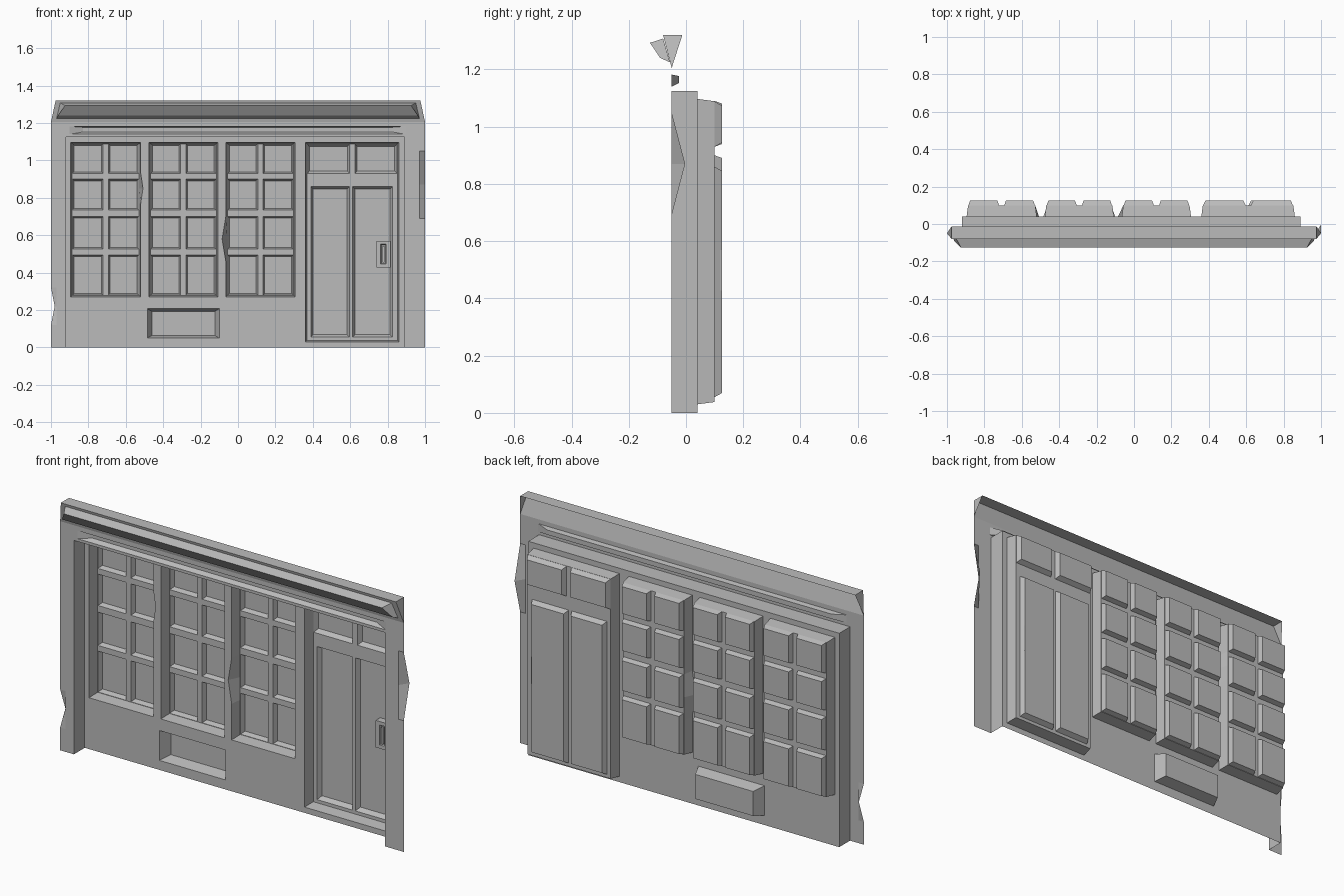
import bpy, bmesh
from mathutils import Vector

cube = bpy.data.objects.get("Cube")
if cube:
    bpy.data.objects.remove(cube, do_unlink=True)

GREY = (0.5, 0.5, 0.5, 1.0)
stone = bpy.data.materials.new("plain grey")
stone.use_nodes = True
stone.diffuse_color = GREY
stone.node_tree.nodes["Principled BSDF"].inputs["Base Color"].default_value = GREY

# Depth of each layer of the relief, front to back
FRONT, WALL, FRAME, PANE = -0.05, 0.04, 0.10, 0.125


def face(bm, points, toward):
    """Add a face whose normal looks toward a point."""
    f = bm.faces.new([bm.verts.new(p) for p in points])
    f.normal_update()
    if f.normal.dot(Vector(toward) - f.calc_center_median()) < 0:
        f.normal_flip()


def corners(rect, y):
    x0, x1, z0, z1 = rect
    return [(x0, y, z0), (x1, y, z0), (x1, y, z1), (x0, y, z1)]


def inset(rect, d, e=None):
    e = d if e is None else e
    return (rect[0] + d, rect[1] - d, rect[2] + e, rect[3] - e)


def sheet(bm, rect, y, holes=()):
    """Upright flat sheet with rectangular holes."""
    xs = sorted(set(rect[:2]).union(*[h[:2] for h in holes]))
    zs = sorted(set(rect[2:]).union(*[h[2:] for h in holes]))
    for x0, x1 in zip(xs, xs[1:]):
        for z0, z1 in zip(zs, zs[1:]):
            cx, cz = (x0 + x1) / 2, (z0 + z1) / 2
            if not any(h[0] < cx < h[1] and h[2] < cz < h[3] for h in holes):
                face(bm, corners((x0, x1, z0, z1), y), (cx, y - 1, cz))


def reveal(bm, front, y0, back, y1, sides=(0, 1, 2, 3)):
    """Sloping sides of a recess: 0 bottom, 1 right, 2 top, 3 left."""
    a, b = corners(front, y0), corners(back, y1)
    centre = ((front[0] + front[1]) / 2, y0, (front[2] + front[3]) / 2)
    for i in sides:
        j = (i + 1) % 4
        face(bm, [a[i], a[j], b[j], b[i]], centre)


def recess(bm, rect, y0, y1, d, e=None):
    back = inset(rect, d, e)
    reveal(bm, rect, y0, back, y1)
    sheet(bm, back, y1)


def chip(bm, x, y, z, half, move, xcut=None):
    """Knock a worn notch into an upright edge."""
    cuts = [((0, 0, h), (0, 0, 1)) for h in (z - half, z, z + half)]
    if xcut is not None:
        cuts.append(((xcut, 0, 0), (1, 0, 0)))
    for co, no in cuts:
        # only cut faces around the worn edge
        near = [f for f in bm.faces
                if min((v.co - Vector((x, y, v.co.z))).length for v in f.verts) < 0.002]
        geom = near + list({e for f in near for e in f.edges}) + list({v for f in near for v in f.verts})
        bmesh.ops.bisect_plane(bm, geom=geom, dist=1e-5, plane_co=co, plane_no=no)
    for v in bm.verts:
        if (v.co - Vector((x, y, z))).length < 0.003:
            v.co += Vector(move)


def weld(bm):
    bmesh.ops.remove_doubles(bm, verts=bm.verts[:], dist=1e-4)


def finish(bm, name):
    weld(bm)
    mesh = bpy.data.meshes.new(name)
    bm.to_mesh(mesh)
    bm.free()
    mesh.materials.append(stone)
    obj = bpy.data.objects.new(name, mesh)
    bpy.context.collection.objects.link(obj)
    return obj


# Layout rectangles: left, right, bottom, top
facade = (-1, 1, 0, 1.205)
bay = (-0.92, 0.89, 0, 1.125)
groove = (-0.90, 0.895, 1.14, 1.182)
banks = [(-0.895, -0.52, 0.27, 1.097), (-0.477, -0.108, 0.27, 1.097), (-0.065, 0.305, 0.27, 1.097)]
doorway = (0.36, 0.86, 0.03, 1.097)
stall_panel = (-0.485, -0.10, 0.05, 0.207)
rows = [(0.28, 0.495), (0.525, 0.70), (0.735, 0.90), (0.93, 1.09)]

# Outer surround, with a long thin groove under the cornice
bm = bmesh.new()
sheet(bm, facade, FRONT, [bay, groove])
reveal(bm, bay, FRONT, bay, WALL, (1, 2, 3))
reveal(bm, groove, FRONT, (-0.83, 0.825, 1.152, 1.177), -0.025)
sheet(bm, (-0.83, 0.825, 1.152, 1.177), -0.025)
weld(bm)
chip(bm, 1, FRONT, 0.87, 0.18, (0, 0.047, 0), 0.97)
chip(bm, -1, FRONT, 0.22, 0.1, (0.02, 0.015, 0), -0.97)
finish(bm, "surround")

# Recessed wall with its window, door and panel openings
bm = bmesh.new()
sheet(bm, bay, WALL, banks + [doorway, stall_panel])
for opening in banks + [doorway]:
    reveal(bm, opening, WALL, inset(opening, 0.008), FRAME)
recess(bm, stall_panel, WALL, FRAME, 0.024, 0.014)
weld(bm)
chip(bm, banks[2][0], WALL, 0.58, 0.12, (-0.02, 0, 0))
chip(bm, banks[0][1], WALL, 0.85, 0.08, (0.012, 0, 0))
finish(bm, "recessed_wall")

# Window banks: two columns of four panes behind glazing bars
for name, bank in zip(("right", "middle", "left"), banks):
    bm = bmesh.new()
    back = inset(bank, 0.008)
    mid = (back[0] + back[1]) / 2
    panes = [(x0, x1, z0, z1) for z0, z1 in rows
             for x0, x1 in ((back[0] + 0.002, mid - 0.014), (mid + 0.014, back[1] - 0.002))]
    sheet(bm, back, FRAME, panes)
    for pane in panes:
        recess(bm, pane, FRAME, PANE, 0.009)
    finish(bm, name + "_window_bank")

# Door with two tall panels and two transom lights
bm = bmesh.new()
panels = [(0.39, 0.595, 0.055, 0.86), (0.613, 0.825, 0.055, 0.86),
          (0.37, 0.597, 0.93, 1.088), (0.625, 0.85, 0.93, 1.088)]
sheet(bm, inset(doorway, 0.008), FRAME, panels)
for p in panels:
    recess(bm, p, FRAME, PANE, 0.012, 0.014)
finish(bm, "door")

# Door handle: raised plate with a sunken slot and a slim grip
bm = bmesh.new()
plate, slot, grip = (0.74, 0.815, 0.428, 0.57), (0.763, 0.792, 0.447, 0.552), (0.772, 0.784, 0.455, 0.543)
sheet(bm, plate, 0.088, [slot])
recess(bm, slot, 0.088, 0.1, 0.003)
for rect, y0, y1 in ((plate, 0.088, PANE), (grip, 0.085, 0.1)):
    reveal(bm, rect, y0, rect, y1)
sheet(bm, grip, 0.085)
finish(bm, "door_handle")


def strip(bm, profile, toward):
    """Long moulding swept across the width; profile points are half width, y, z."""
    for (w0, y0, z0), (w1, y1, z1) in zip(profile, profile[1:]):
        face(bm, [(-w0, y0, z0), (w0, y0, z0), (w1, y1, z1), (-w1, y1, z1)], toward)


# Cornice: leaning fascia, flat cap and projecting moulding
bm = bmesh.new()
strip(bm, [(1, FRONT, 1.205), (0.975, -0.08, 1.32)], (0, -2, 1.3))
strip(bm, [(0.975, -0.08, 1.32), (0.975, -0.013, 1.32)], (0, 0, 3))
moulding = [(0.97, -0.056, 1.225), (0.962, -0.09, 1.24), (0.925, -0.126, 1.293), (0.95, -0.08, 1.308)]
strip(bm, moulding[:3], (0, -2, 0.5))
strip(bm, moulding[2:], (0, -1, 3))
for s in (-1, 1):
    face(bm, [(s * w, y, z) for w, y, z in moulding], (s * 3, 0, 1.25))
    face(bm, [(s, FRONT, 1.205), (s * 0.975, -0.08, 1.32), (s * 0.975, -0.013, 1.32)], (s * 3, 0, 1.25))
finish(bm, "cornice")
